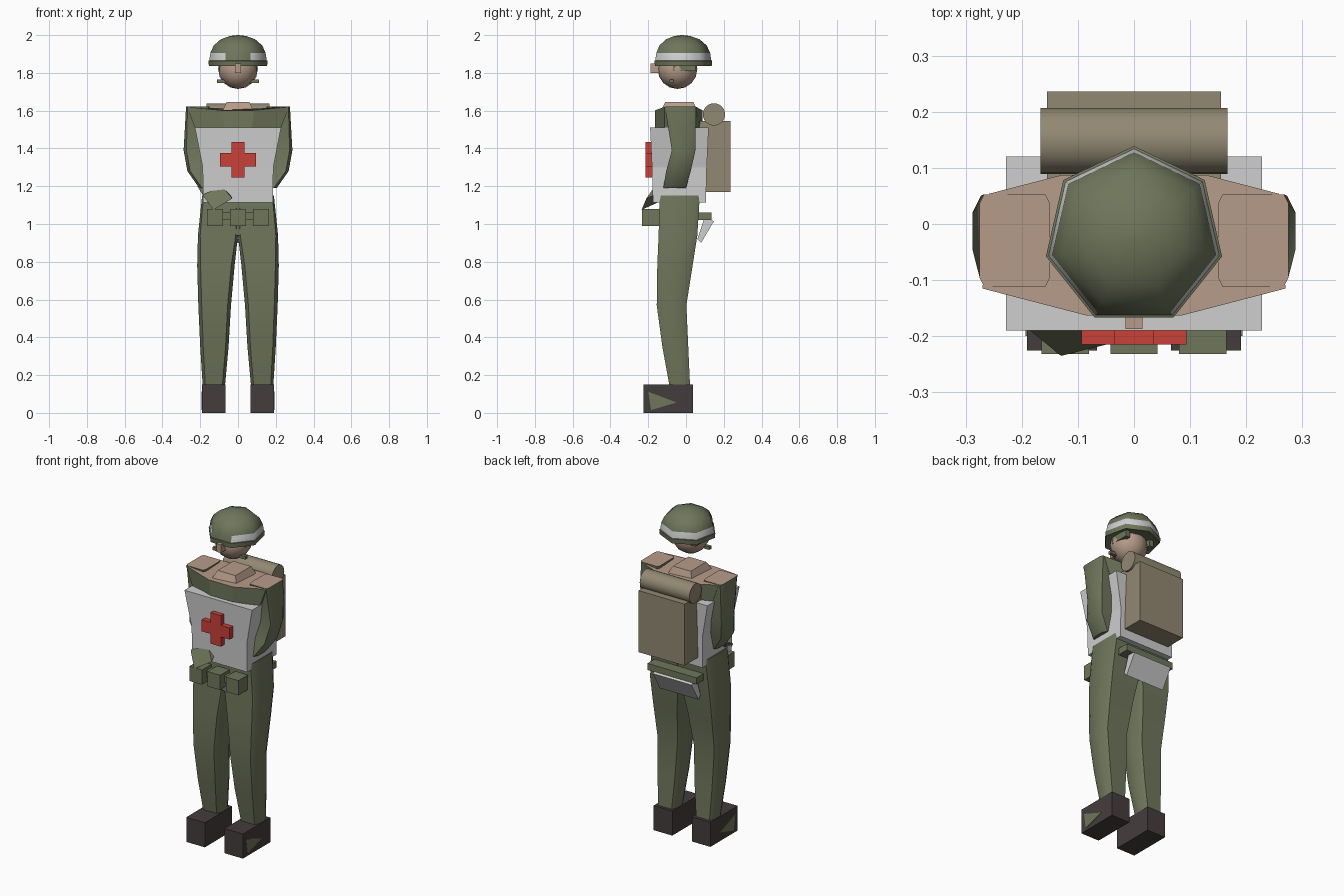
import bpy, bmesh, math
from mathutils import Vector

cube = bpy.data.objects.get("Cube")
if cube:
    bpy.data.objects.remove(cube, do_unlink=True)


def material(name, rgb):
    m = bpy.data.materials.new(name)
    m.use_nodes = True
    m.diffuse_color = (*rgb, 1)
    bsdf = m.node_tree.nodes["Principled BSDF"]
    bsdf.inputs["Base Color"].default_value = (*rgb, 1)
    bsdf.inputs["Roughness"].default_value = 0.9
    return m


OLIVE = material("olive cloth", (0.16, 0.18, 0.105))
SKIN = material("skin", (0.47, 0.33, 0.25))
TAN = material("tan canvas", (0.29, 0.25, 0.17))
WHITE = material("white cloth", (0.62, 0.62, 0.62))
RED = material("red", (0.58, 0.05, 0.04))
BOOT = material("dark leather", (0.06, 0.046, 0.046))


def finish(name, bm, mats, rule=None, smooth=0):
    bmesh.ops.recalc_face_normals(bm, faces=bm.faces[:])
    bm.normal_update()
    if rule:
        for f in bm.faces:
            f.material_index = rule(f)
    me = bpy.data.meshes.new(name)
    bm.to_mesh(me)
    bm.free()
    for m in mats:
        me.materials.append(m)
    ob = bpy.data.objects.new(name, me)
    bpy.context.collection.objects.link(ob)
    if smooth:
        bpy.ops.object.select_all(action="DESELECT")
        ob.select_set(True)
        bpy.context.view_layer.objects.active = ob
        bpy.ops.object.shade_smooth_by_angle(angle=math.radians(smooth))
    return ob


def loft(name, rings, mats, rule=None, smooth=0):
    """Skin a stack of equal rings and cap both ends."""
    bm = bmesh.new()
    rows = [[bm.verts.new(p) for p in r] for r in rings]
    n = len(rows[0])
    for a, b in zip(rows, rows[1:]):
        for i in range(n):
            j = (i + 1) % n
            bm.faces.new((a[i], a[j], b[j], b[i]))
    bm.faces.new(rows[0])
    bm.faces.new(rows[-1])
    return finish(name, bm, mats, rule, smooth)


def rect(x0, x1, y0, y1, z, c=0.0):
    """Rectangle ring, with corners cut by c if given."""
    if not c:
        return [(x0, y0, z), (x1, y0, z), (x1, y1, z), (x0, y1, z)]
    s = 1 if x1 > x0 else -1
    d = c * s
    return [(x0 + d, y0, z), (x1 - d, y0, z), (x1, y0 + 2 * c, z), (x1, y1 - 2 * c, z),
            (x1 - d, y1, z), (x0 + d, y1, z), (x0, y1 - 2 * c, z), (x0, y0 + 2 * c, z)]


def box(name, x0, x1, y0, y1, z0, z1, mat):
    return loft(name, [rect(x0, x1, y0, y1, z0), rect(x0, x1, y0, y1, z1)], [mat])


def skin_on_top(f):
    return 1 if f.normal.z > 0.7 else 0


# Helmet: seven-sided dome with a painted band around the sides
def heptagon(r, z):
    return [(r * math.cos(math.pi / 2 + k * math.tau / 7),
             -0.022 + r * math.sin(math.pi / 2 + k * math.tau / 7), z) for k in range(7)]


def band(f):
    z = f.calc_center_median().z
    return 1 if 1.868 < z < 1.9 and abs(f.normal.x) > 0.3 else 0


loft("helmet", [heptagon(r, z) for r, z in (
    (0.115, 1.85), (0.158, 1.836), (0.161, 1.864), (0.156, 1.866), (0.150, 1.905),
    (0.132, 1.945), (0.093, 1.978), (0.045, 1.995), (0.006, 2.0))],
    [OLIVE, WHITE], band, 55)

# Head
bm = bmesh.new()
bmesh.ops.create_uvsphere(bm, u_segments=12, v_segments=8, radius=0.105)
bmesh.ops.translate(bm, verts=bm.verts[:], vec=(0, -0.045, 1.82))
finish("head", bm, [SKIN], smooth=50)
box("nose", -0.015, 0.015, -0.187, -0.12, 1.8, 1.85, SKIN)

# Torso, neck and tabard
half = [(0.085, -0.163, 1.602), (0.27, -0.115, 1.62), (0.258, 0.054, 1.62), (0.13, 0.087, 1.602)]
top = half + [(-x, y, z) for x, y, z in reversed(half)]
low = [(x * 0.72, y, 1.42) for x, y, z in top]
loft("torso", [low, top], [OLIVE, SKIN], skin_on_top)
loft("neck_base", [rect(-0.085, 0.085, -0.135, 0.06, 1.595),
                   rect(-0.06, 0.06, -0.11, 0.04, 1.645)], [SKIN])
loft("tabard", [rect(-0.185, 0.185, -0.175, 0.105, 1.115),
                rect(-0.187, 0.187, -0.18, 0.11, 1.3),
                rect(-0.228, 0.228, -0.19, 0.12, 1.51)], [WHITE])

# Chest cross as one extruded outline
w, l = 0.035, 0.094
outline = [(w, l), (w, w), (l, w), (l, -w), (w, -w), (w, -l),
           (-w, -l), (-w, -w), (-l, -w), (-l, w), (-w, w), (-w, l)]
loft("chest_cross", [[(x, y, 1.34 + z) for x, z in outline] for y in (-0.215, -0.18)], [RED])

# Paired parts
for s, side in ((1, "left"), (-1, "right")):
    loft(side + "_arm", [
        rect(s * 0.15, s * 0.275, -0.112, 0.053, 1.621, 0.008),
        rect(s * 0.16, s * 0.288, -0.075, 0.05, 1.39, 0.015),
        rect(s * 0.15, s * 0.268, -0.105, 0.025, 1.28, 0.015),
        rect(s * 0.11, s * 0.205, -0.12, 0.0, 1.19, 0.015)],
        [OLIVE, SKIN], skin_on_top, 30)
    loft(side + "_leg", [
        rect(s * 0.07, s * 0.186, -0.085, 0.022, 0.13, 0.014),
        rect(s * 0.05, s * 0.2, -0.125, 0.012, 0.35, 0.016),
        rect(s * 0.037, s * 0.21, -0.155, 0.002, 0.57, 0.018),
        rect(s * 0.018, s * 0.216, -0.152, 0.035, 0.78, 0.018),
        rect(0, s * 0.212, -0.145, 0.06, 0.94, 0.012),
        rect(0, s * 0.19, -0.14, 0.073, 1.15, 0.008)], [OLIVE], smooth=30)
    box(side + "_boot", s * 0.066, s * 0.191, -0.225, 0.038, 0, 0.15, BOOT)
    patch = [(-0.2, 0.112), (-0.05, 0.055), (-0.185, 0.015)]
    loft(side + "_boot_patch", [[(s * x, y, z) for y, z in patch] for x in (0.188, 0.193)], [OLIVE])
    box(side + "_chin_strap", s * 0.06, s * 0.11, -0.087, -0.067, 1.747, 1.766, OLIVE)
    box(side + "_helmet_flap", s * 0.07, s * 0.1, -0.07, 0.05, 1.81, 1.85, OLIVE)

# Right forearm reaching across the waist
cuff = [(-0.185, -0.19, 1.15), (-0.085, -0.165, 1.2), (-0.03, -0.21, 1.135), (-0.13, -0.235, 1.075)]
elbow = [tuple(Vector(p) + Vector((-0.03, 0.11, 0.05))) for p in cuff]
loft("right_forearm", [elbow, cuff], [OLIVE])

# Hips, belt and pouches
loft("hips", [rect(-0.12, 0.12, -0.14, 0.058, 0.94),
              rect(-0.18, 0.18, -0.14, 0.07, 1.14)], [OLIVE])
box("belt", -0.165, 0.165, -0.19, 0.135, 1.02, 1.06, OLIVE)
for i, (a, b) in enumerate(((-0.165, -0.08), (-0.042, 0.042), (0.08, 0.165))):
    box("belt_pouch_%d" % (i + 1), a, b, -0.232, -0.13, 0.99, 1.08, OLIVE)
flap = [(0.06, 0.92), (0.08, 0.9), (0.148, 1.015), (0.10, 1.04)]
loft("rear_pouch", [[(x, y, z) for y, z in flap] for x in (-0.14, 0.12)], [WHITE])

# Backpack and bedroll
box("backpack", -0.155, 0.155, 0.07, 0.236, 1.17, 1.545, TAN)
circle = [(0.148 + 0.059 * math.cos(t * math.tau / 24), 1.58 + 0.059 * math.sin(t * math.tau / 24))
          for t in range(24)]
loft("bedroll", [[(x, y, z) for y, z in circle] for x in (-0.167, 0.167)], [TAN], smooth=30)
